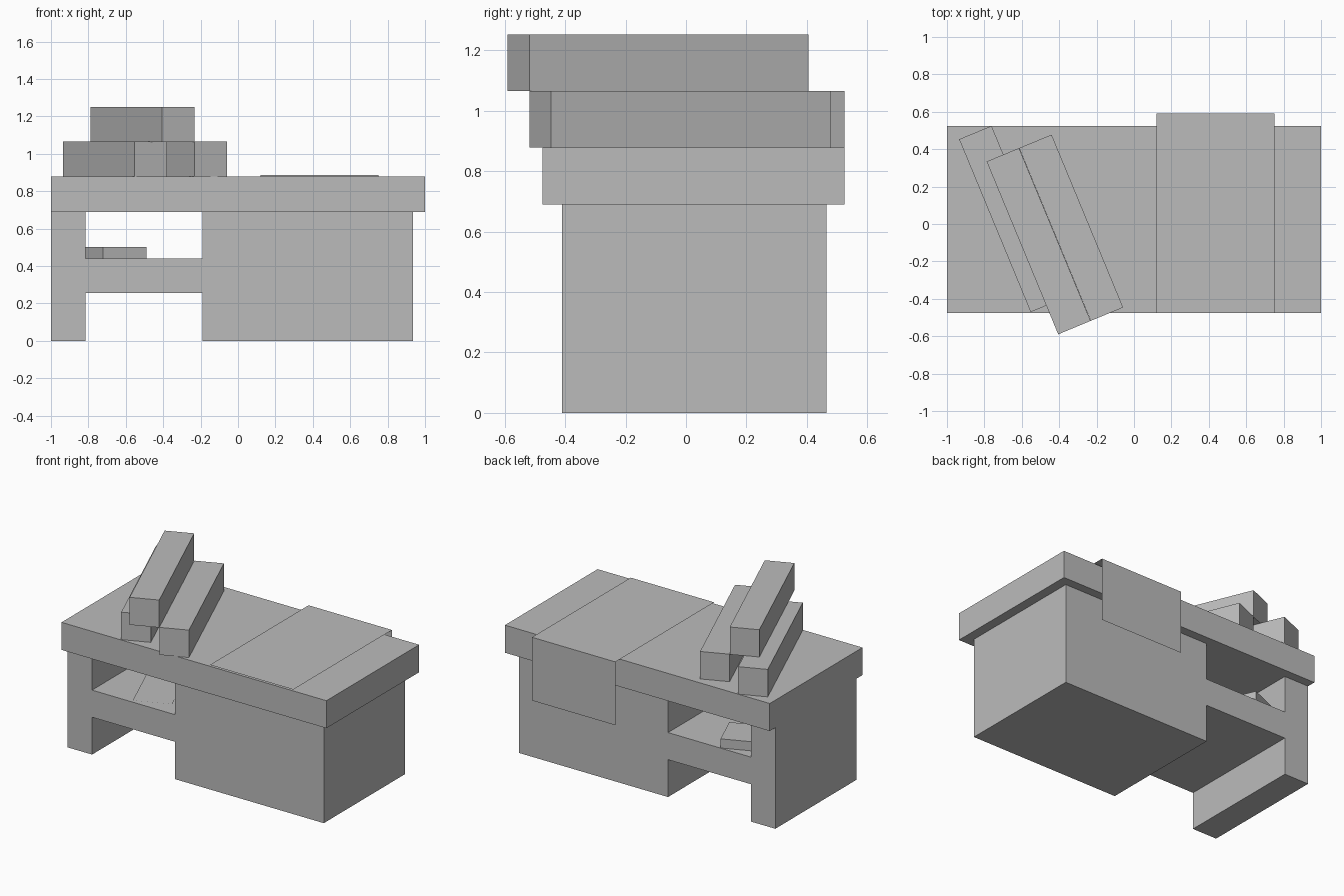
import bpy
import bmesh
from math import radians
from mathutils import Matrix, Vector

cube = bpy.data.objects.get("Cube")
if cube:
    bpy.data.objects.remove(cube, do_unlink=True)

grey = bpy.data.materials.new("plain_grey")
grey.use_nodes = True
GREY = (0.5, 0.5, 0.5, 1)
grey.diffuse_color = GREY
grey.node_tree.nodes["Principled BSDF"].inputs["Base Color"].default_value = GREY

TILT = 22.5  # shared slant of the loose items


def finish(name, bm):
    mesh = bpy.data.meshes.new(name)
    bm.to_mesh(mesh)
    bm.free()
    mesh.materials.append(grey)
    obj = bpy.data.objects.new(name, mesh)
    bpy.context.collection.objects.link(obj)
    return obj


def box(name, center, size, angle=0):
    bm = bmesh.new()
    matrix = (Matrix.Translation(center)
              @ Matrix.Rotation(radians(angle), 4, 'Z')
              @ Matrix.Diagonal((*size, 1)))
    bmesh.ops.create_cube(bm, size=1, matrix=matrix)
    return finish(name, bm)


def extrude_profile(name, points, direction):
    """Sweep a polyline along a direction; a closed one makes a solid."""
    bm = bmesh.new()
    face = bm.faces.new([bm.verts.new(p) for p in points])
    result = bmesh.ops.extrude_face_region(bm, geom=[face], use_keep_orig=True)
    moved = [v for v in result["geom"] if isinstance(v, bmesh.types.BMVert)]
    bmesh.ops.translate(bm, verts=moved, vec=Vector(direction))
    bmesh.ops.recalc_face_normals(bm, faces=bm.faces)
    return finish(name, bm)


# Base: leg, shelf and cabinet as one solid block
outline = [(-1, 0), (-0.815, 0), (-0.815, 0.255), (-0.19, 0.255), (-0.19, 0),
           (0.935, 0), (0.935, 0.69), (-0.19, 0.69), (-0.19, 0.44),
           (-0.815, 0.44), (-0.815, 0.69), (-1, 0.69)]
extrude_profile("desk_base", [(x, -0.41, z) for x, z in outline], (0, 0.875, 0))

# Table top
box("table_top", (0, 0.025, 0.784), (2, 1, 0.188))

# Thin cloth lying on the top and hanging down at the back
bm = bmesh.new()
rows = [[bm.verts.new((x, y, z)) for x in (0.12, 0.75)]
        for y, z in ((-0.475, 0.887), (0.59, 0.887), (0.59, 0.455))]
for (a, b), (d, c) in zip(rows, rows[1:]):
    bm.faces.new((a, b, c, d))
finish("cloth", bm)

# Stacked slanted beams: two below, one on top
for name, x, y, z in (("lower_beam_left", -0.657, 0.027, 0.972),
                      ("lower_beam_right", -0.336, -0.02, 0.972),
                      ("upper_beam", -0.51, -0.092, 1.158)):
    box(name, (x, y, z), (0.1875, 1, 0.1875), TILT)

# Book at the back of the shelf
box("shelf_book", (-0.653, 0.3, 0.471), (0.25, 0.25, 0.063), TILT)

# Paper sheet at the front of the shelf
bm = bmesh.new()
sheet = (Matrix.Translation((-0.476, -0.167, 0.446))
         @ Matrix.Rotation(radians(TILT), 4, 'Z')
         @ Matrix.Diagonal((0.25, 0.4, 1, 1)))
bmesh.ops.create_grid(bm, x_segments=1, y_segments=1, size=0.5, matrix=sheet)
finish("paper_sheet", bm)
